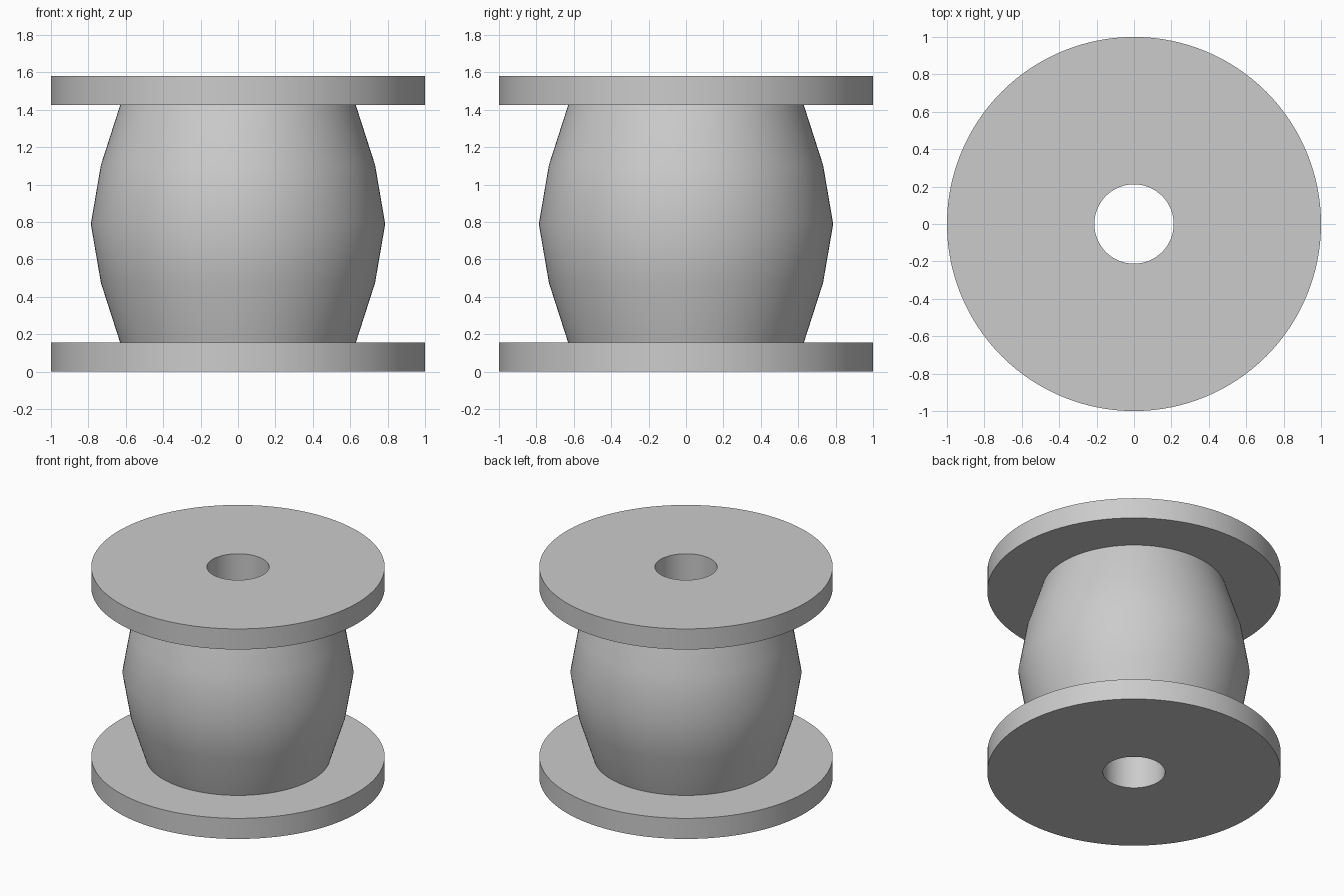
import bpy
import bmesh
import math

cube = bpy.data.objects.get("Cube")
if cube:
    bpy.data.objects.remove(cube, do_unlink=True)

HEIGHT = 1.58
FLANGE = 0.155
BORE = 0.212
SEGMENTS = 128

grey = bpy.data.materials.new("plain_grey")
grey.use_nodes = True
grey.diffuse_color = (0.6, 0.6, 0.6, 1)
grey.node_tree.nodes["Principled BSDF"].inputs["Base Color"].default_value = grey.diffuse_color


def lathe(name, profile):
    """Revolve a closed (radius, height) profile around z."""
    bm = bmesh.new()
    rings = []
    for i in range(SEGMENTS):
        a = 2 * math.pi * i / SEGMENTS
        rings.append([bm.verts.new((r * math.cos(a), r * math.sin(a), z)) for r, z in profile])
    count = len(profile)
    for i, ring in enumerate(rings):
        following = rings[(i + 1) % SEGMENTS]
        for j in range(count):
            k = (j + 1) % count
            bm.faces.new((ring[j], following[j], following[k], ring[k]))
    bmesh.ops.recalc_face_normals(bm, faces=bm.faces[:])
    mesh = bpy.data.meshes.new(name)
    bm.to_mesh(mesh)
    bm.free()
    mesh.materials.append(grey)
    obj = bpy.data.objects.new(name, mesh)
    bpy.context.collection.objects.link(obj)
    bpy.ops.object.select_all(action="DESELECT")
    obj.select_set(True)
    bpy.context.view_layer.objects.active = obj
    bpy.ops.object.shade_smooth_by_angle(angle=math.radians(30))
    return obj


# Lower half: bore edge, flange rim, then the swelling barrel
lower = [(BORE, 0), (1, 0), (1, FLANGE), (0.63, FLANGE), (0.733, 0.475)]
# Upper half mirrors the lower one about the widest point of the barrel
upper = [(r, HEIGHT - z) for r, z in reversed(lower)]

# One watertight spool, both flanges and barrel sharing the through bore
lathe("spool", lower + [(0.787, HEIGHT / 2)] + upper)
